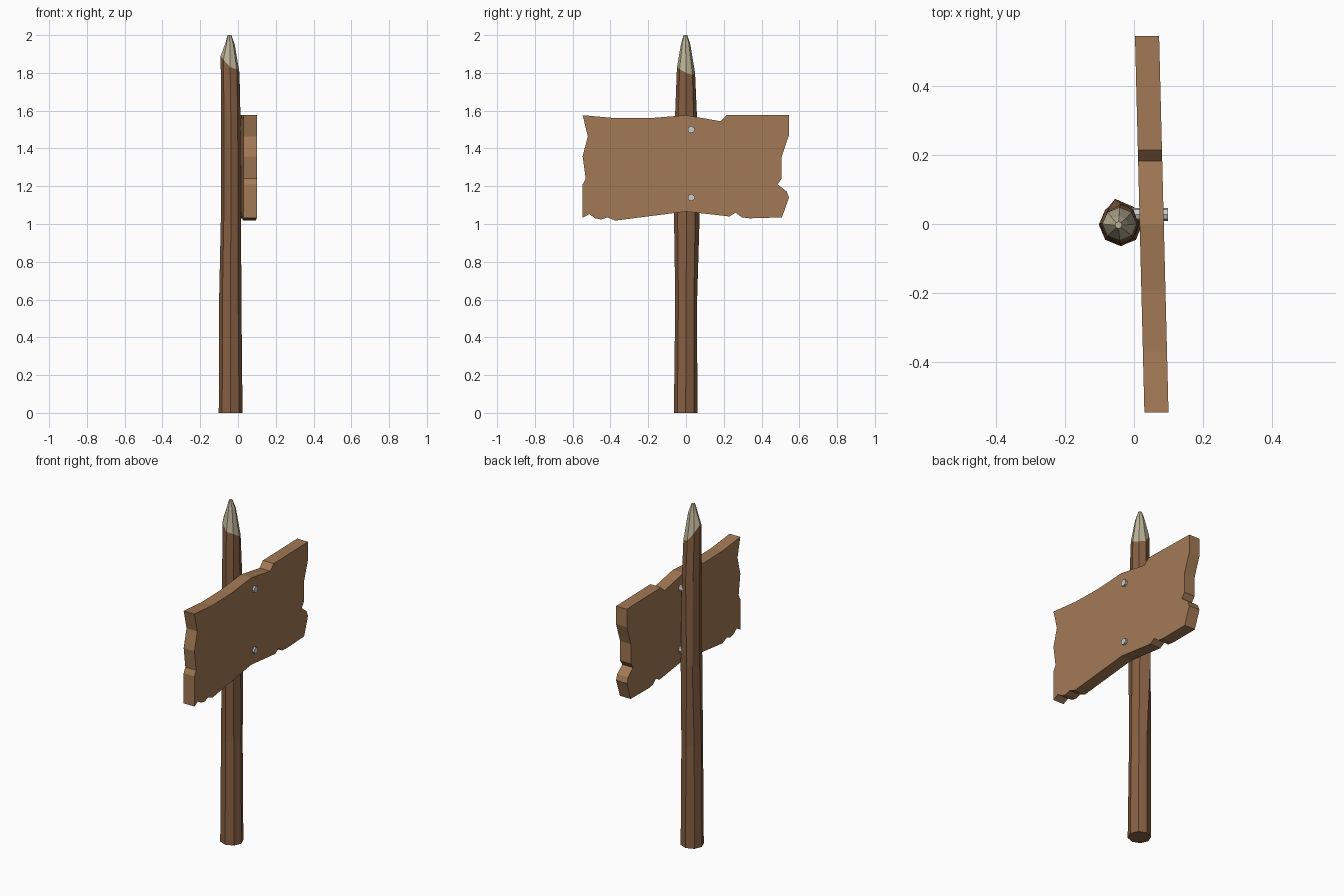
import bpy, bmesh, math

if "Cube" in bpy.data.objects:
    bpy.data.objects.remove(bpy.data.objects["Cube"])


def paint(obj, name, color):
    mat = bpy.data.materials.new(name)
    mat.diffuse_color = (*color, 1)
    mat.use_nodes = True
    mat.node_tree.nodes["Principled BSDF"].inputs["Base Color"].default_value = mat.diffuse_color
    obj.data.materials.append(mat)


def make(name, bm):
    bmesh.ops.recalc_face_normals(bm, faces=bm.faces)
    mesh = bpy.data.meshes.new(name)
    bm.to_mesh(mesh)
    bm.free()
    obj = bpy.data.objects.new(name, mesh)
    bpy.context.collection.objects.link(obj)
    return obj


def ring(cx, cy, rx, ry, z):
    # eight points around z; z is one height or a list of eight
    zs = z if isinstance(z, list) else [z] * 8
    return [[cx + rx * math.cos(i * math.pi / 4),
             cy + ry * math.sin(i * math.pi / 4), zs[i]] for i in range(8)]


def loft(name, rings):
    bm = bmesh.new()
    rows = [[bm.verts.new(p) for p in r] for r in rings]
    for a, b in zip(rows, rows[1:]):
        for i in range(8):
            j = (i + 1) % 8
            bm.faces.new((a[i], a[j], b[j], b[i]))
    bm.faces.new(rows[0][::-1])
    bm.faces.new(rows[-1])
    return make(name, bm)


# Post: hand-hewn octagonal stake with a slanted shoulder
shoulder = ring(-0.042, 0, 0.05, 0.048,
                [1.80, 1.79, 1.80, 1.85, 1.89, 1.87, 1.83, 1.82])
bulge = ring(-0.037, 0.002, 0.053, 0.066, 1.07)
bulge[2][0] -= 0.018
bulge[2][1] += 0.005
post = loft("post", [
    ring(-0.039, -0.002, 0.063, 0.062, 0),
    ring(-0.041, 0.001, 0.059, 0.058, 0.6),
    bulge,
    ring(-0.038, 0, 0.051, 0.058, 1.57),
    shoulder])
paint(post, "dark_wood", (0.24, 0.115, 0.055))

# Pale sharpened tip
tip = loft("sharpened_tip", [
    shoulder,
    ring(-0.043, -0.002, 0.026, 0.025, 1.95),
    ring(-0.045, -0.003, 0.010, 0.010, 2.0)])
paint(tip, "cut_wood", (0.5, 0.45, 0.31))

# Board: ragged (y, z) outline extruded through its thickness, slightly yawed
outline = [
    (-0.547, 1.576), (-0.37, 1.56), (-0.195, 1.56), (0, 1.576), (0.183, 1.544),
    (0.215, 1.576), (0.545, 1.576), (0.545, 1.47), (0.506, 1.355), (0.506, 1.24),
    (0.485, 1.21), (0.533, 1.172), (0.545, 1.14), (0.508, 1.035), (0.337, 1.03),
    (0.295, 1.035), (0.263, 1.06), (0.23, 1.04), (0, 1.066), (-0.374, 1.018),
    (-0.416, 1.035), (-0.448, 1.024), (-0.48, 1.03), (-0.512, 1.052),
    (-0.547, 1.033), (-0.547, 1.21), (-0.531, 1.24), (-0.547, 1.358),
    (-0.52, 1.464)]
bm = bmesh.new()
back = bm.faces.new([bm.verts.new((0.0165 - 0.025 * y, y, z)) for y, z in outline])
ext = bmesh.ops.extrude_face_region(bm, geom=[back], use_keep_orig=True)
bmesh.ops.translate(bm, vec=(0.07, 0, 0),
                    verts=[v for v in ext["geom"] if isinstance(v, bmesh.types.BMVert)])
board = make("sign_board", bm)
paint(board, "light_wood", (0.36, 0.19, 0.09))

# Nails through the board into the post
for name, z in (("upper_nail", 1.50), ("lower_nail", 1.14)):
    bpy.ops.mesh.primitive_cylinder_add(vertices=8, radius=0.019, depth=0.108,
                                        location=(0.044, 0.028, z),
                                        rotation=(0, math.pi / 2, 0))
    bpy.context.object.name = name
